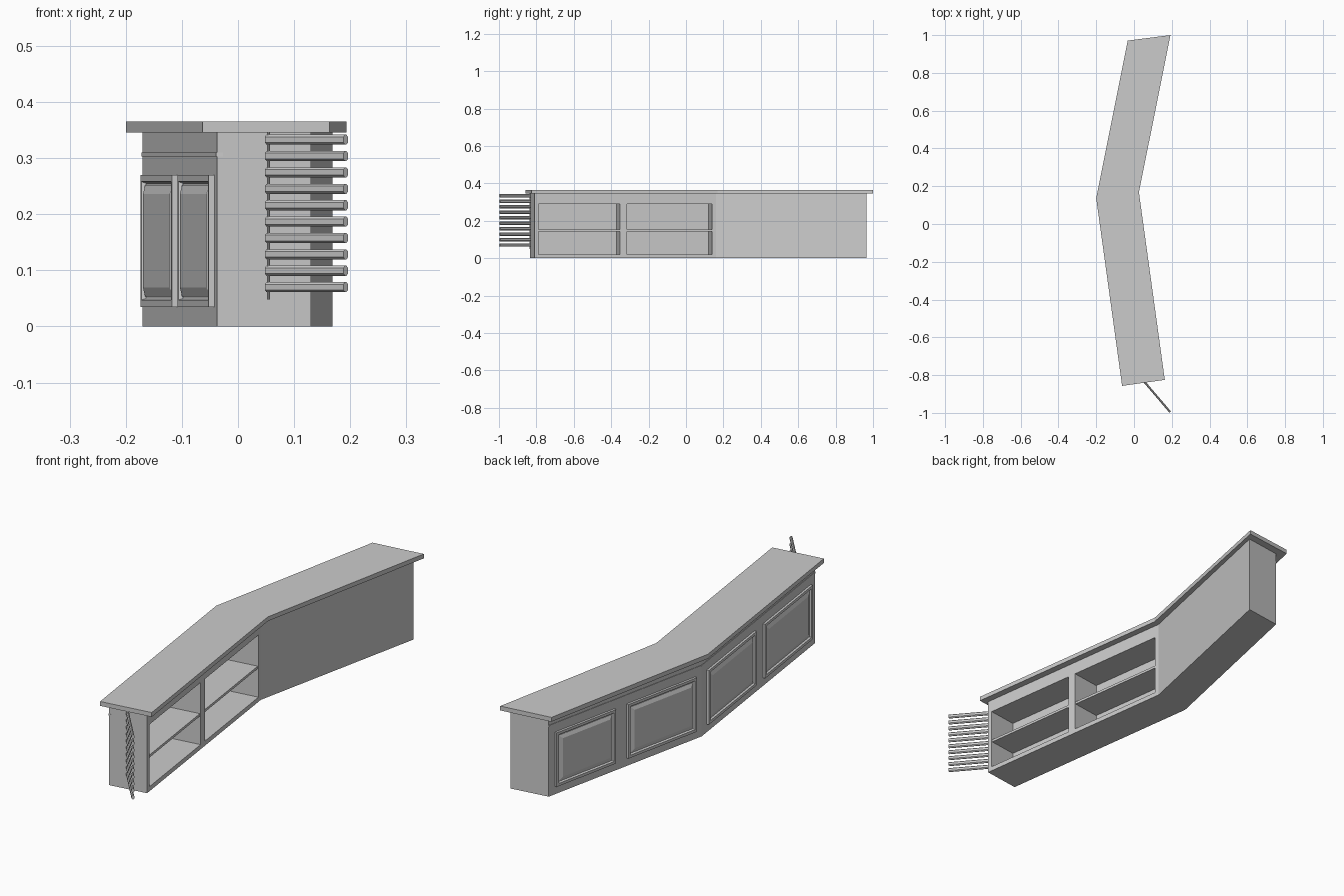
import bpy, bmesh
from mathutils import Vector, Matrix

if "Cube" in bpy.data.objects:
    bpy.data.objects.remove(bpy.data.objects["Cube"])

def finish(name, bm):
    bmesh.ops.recalc_face_normals(bm, faces=bm.faces)
    me = bpy.data.meshes.new(name)
    bm.to_mesh(me)
    bm.free()
    ob = bpy.data.objects.new(name, me)
    bpy.context.collection.objects.link(ob)
    return ob

def prism(name, pts, z0, z1):
    """Extrude a plan outline from z0 to z1."""
    bm = bmesh.new()
    lo = [bm.verts.new((x, y, z0)) for x, y in pts]
    hi = [bm.verts.new((x, y, z1)) for x, y in pts]
    bm.faces.new(lo)
    bm.faces.new(hi)
    n = len(pts)
    for i in range(n):
        j = (i + 1) % n
        bm.faces.new((lo[i], lo[j], hi[j], hi[i]))
    return finish(name, bm)

# Plan corners of the cabinet: front end, bend, back end (left / right)
FL, FR = Vector((-0.037, -0.834)), Vector((0.130, -0.810))
ML, MR = Vector((-0.170, 0.136)), Vector((-0.002, 0.160))
BL, BR = Vector((0.001, 0.941)), Vector((0.168, 0.965))

def plan(u, v):
    """Point in the front wing: u from bend to front, v from left to right."""
    return ML.lerp(FL, u).lerp(MR.lerp(FR, u), v)

def patch(u0, u1, v0, v1):
    return [plan(u0, v0), plan(u1, v0), plan(u1, v1), plan(u0, v1)]

# Cabinet body with two shelf openings cut into the front wing
body = prism("cabinet_body", [FL, FR, MR, BR, BL, ML], 0, 0.346)
bays = [(0.021, 0.49), (0.529, 0.979)]
for u0, u1 in bays:
    cutter = prism("bay_cutter", patch(u0, u1, 0.2, 1.15), 0.02, 0.29)
    cutter.hide_render = True
    mod = body.modifiers.new("bay", 'BOOLEAN')
    mod.object = cutter
    mod.solver = 'EXACT'
    bpy.context.view_layer.objects.active = body
    bpy.ops.object.modifier_apply(modifier=mod.name)
    bpy.data.objects.remove(cutter)
for i, (u0, u1) in enumerate(bays):
    prism(f"shelf_{i + 1}", patch(u0, u1, 0.2, 0.98), 0.143, 0.154)

# Bent countertop
prism("countertop", [(-0.063, -0.857), (0.163, -0.825), (0.026, 0.168),
                     (0.193, 1.0), (-0.033, 0.971), (-0.2, 0.136)], 0.346, 0.365)

# Thin moulding strip below the countertop on the panelled side
out, inn = Vector((-0.002, 0)), Vector((0.01, 0))
prism("trim_strip", [FL + out, FL + inn, ML + inn, BL + inn, BL + out, ML + out],
      0.303, 0.31)

# Raised panels: concentric rectangles stepped by (inset, height)
STEPS = [(0, -0.002), (0, 0.010), (0.012, 0.010), (0.015, 0.002),
         (0.018, 0.002), (0.018, 0.004), (0.034, 0.010)]

def raised_panel(name, a, b, z0, z1):
    along = (b - a).normalized()
    normal = Vector((-abs(along.y), along.x if along.y > 0 else -along.x))
    bm = bmesh.new()
    prev = None
    for inset, h in STEPS:
        p, q = a + along * inset + normal * h, b - along * inset + normal * h
        ring = [bm.verts.new((*c, z)) for c, z in
                ((p, z0 + inset), (q, z0 + inset), (q, z1 - inset), (p, z1 - inset))]
        if prev:
            for i in range(4):
                j = (i + 1) % 4
                bm.faces.new((prev[i], prev[j], ring[j], ring[i]))
        else:
            bm.faces.new(ring)
        prev = ring
    bm.faces.new(prev)
    return finish(name, bm)

for wing, end, spans in (("front", FL, ((0.045, 0.465), (0.54, 0.96))),
                         ("back", BL, ((0.04, 0.49), (0.57, 0.96)))):
    for i, (t0, t1) in enumerate(spans):
        raised_panel(f"{wing}_panel_{i + 1}", ML.lerp(end, t0), ML.lerp(end, t1), 0.035, 0.27)

# Slatted gate hinged on the front end
start, stop = Vector((0.052, -0.832)), Vector((0.192, -0.996))
direction = (stop - start).normalized()
side = Vector((-direction.y, direction.x))
centre = (start + stop) / 2
turn = Matrix(((direction.x, side.x, 0), (direction.y, side.y, 0), (0, 0, 1))).to_4x4()
for i in range(10):
    bm = bmesh.new()
    bmesh.ops.create_cube(bm, size=1)
    bmesh.ops.scale(bm, vec=((stop - start).length, 0.011, 0.018), verts=bm.verts)
    long_edges = [e for e in bm.edges
                  if abs(e.verts[0].co.x - e.verts[1].co.x) > 0.1]
    bmesh.ops.bevel(bm, geom=long_edges, offset=0.004, segments=1, affect='EDGES')
    bmesh.ops.transform(bm, verts=bm.verts, matrix=Matrix.Translation(
        (*centre, 0.07 + i * 0.0292)) @ turn)
    finish(f"gate_slat_{i + 1}", bm)

# Hinge rod through the slats
bm = bmesh.new()
bmesh.ops.create_cone(bm, cap_ends=True, segments=8, radius1=0.0027, radius2=0.0027, depth=0.298,
                      matrix=Matrix.Translation((*(start + direction * 0.004), 0.197)))
finish("gate_rod", bm)
